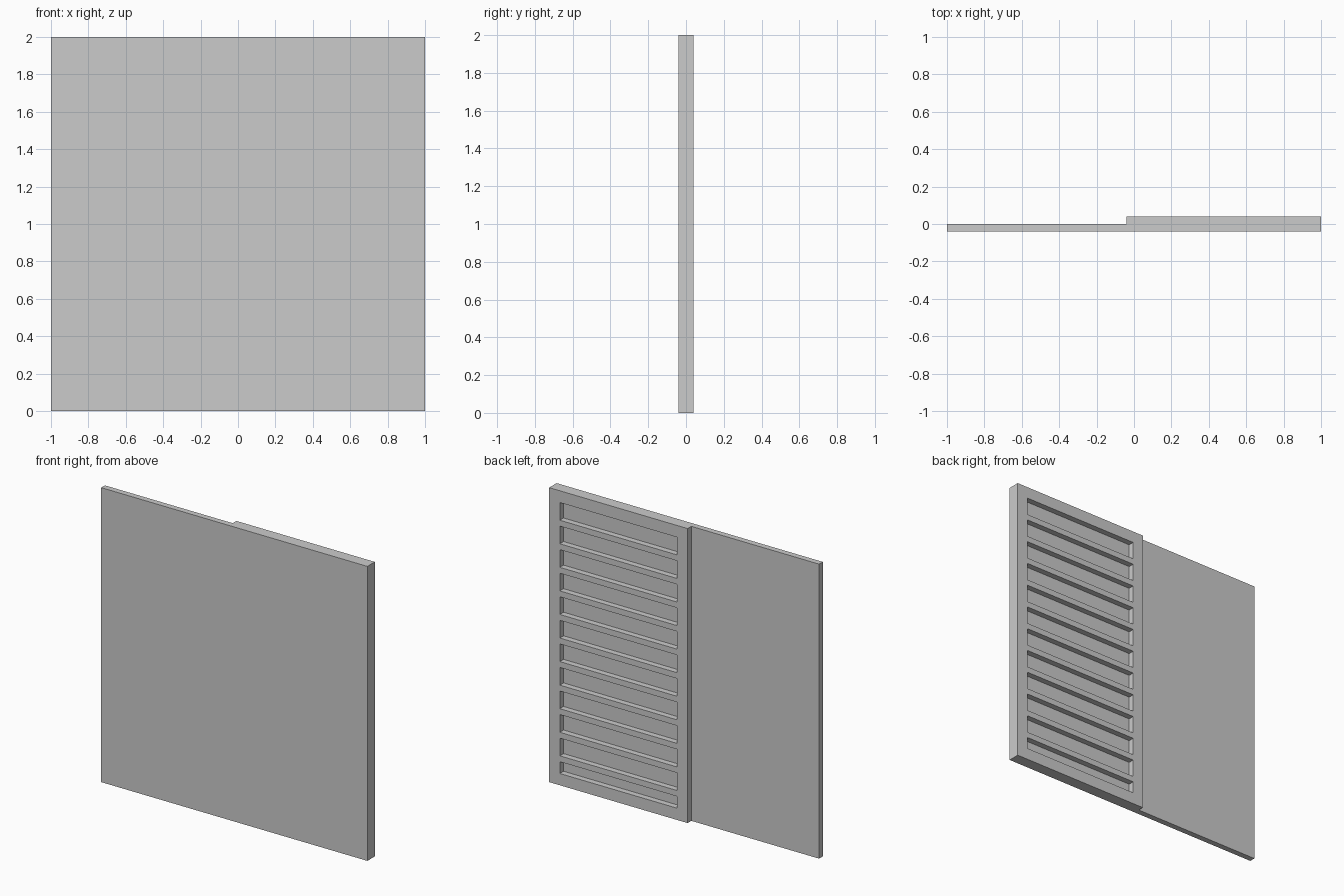
import bpy, bmesh
from mathutils import Vector

if "Cube" in bpy.data.objects:
    bpy.data.objects.remove(bpy.data.objects["Cube"])


def make_object(name, bm):
    bmesh.ops.recalc_face_normals(bm, faces=bm.faces[:])
    mesh = bpy.data.meshes.new(name)
    bm.to_mesh(mesh)
    bm.free()
    obj = bpy.data.objects.new(name, mesh)
    bpy.context.collection.objects.link(obj)
    return obj


def add_box(bm, lo, hi):
    lo, hi = Vector(lo), Vector(hi)
    verts = bmesh.ops.create_cube(bm, size=1)["verts"]
    bmesh.ops.scale(bm, vec=hi - lo, verts=verts)
    bmesh.ops.translate(bm, vec=(lo + hi) / 2, verts=verts)


T = 0.04          # sheet, frame and slat thickness
BORDER = 0.08     # frame border around the slots
HEIGHT = 2.0

# Panel body: stepped plan profile (thin sheet + thick shutter half) extruded up
bm = bmesh.new()
profile = [(-1, -T), (1, -T), (1, T), (-T, T), (-T, 0), (-1, 0)]
base = bm.faces.new([bm.verts.new((x, y, 0)) for x, y in profile])
top = bmesh.ops.extrude_face_region(bm, geom=[base])["geom"]
bmesh.ops.translate(bm, vec=(0, 0, HEIGHT),
                    verts=[v for v in top if isinstance(v, bmesh.types.BMVert)])
panel = make_object("shutter_panel", bm)

# Slots: 12 recesses stepping down from the top, the last one cut short
bm = bmesh.new()
for i in range(12):
    z_top = HEIGHT - BORDER - 0.16 * i
    z_bottom = max(z_top - 0.12, BORDER)
    add_box(bm, (-T + BORDER, 0, z_bottom), (1 - BORDER, T + 0.1, z_top))
cutter = make_object("slot_cutter", bm)
cutter.hide_render = True

# Cut the slots into the back of the shutter half
mod = panel.modifiers.new("slots", 'BOOLEAN')
mod.operation = 'DIFFERENCE'
mod.solver = 'EXACT'
mod.object = cutter
bpy.context.view_layer.objects.active = panel
bpy.ops.object.modifier_apply(modifier=mod.name)
bpy.data.objects.remove(cutter)
